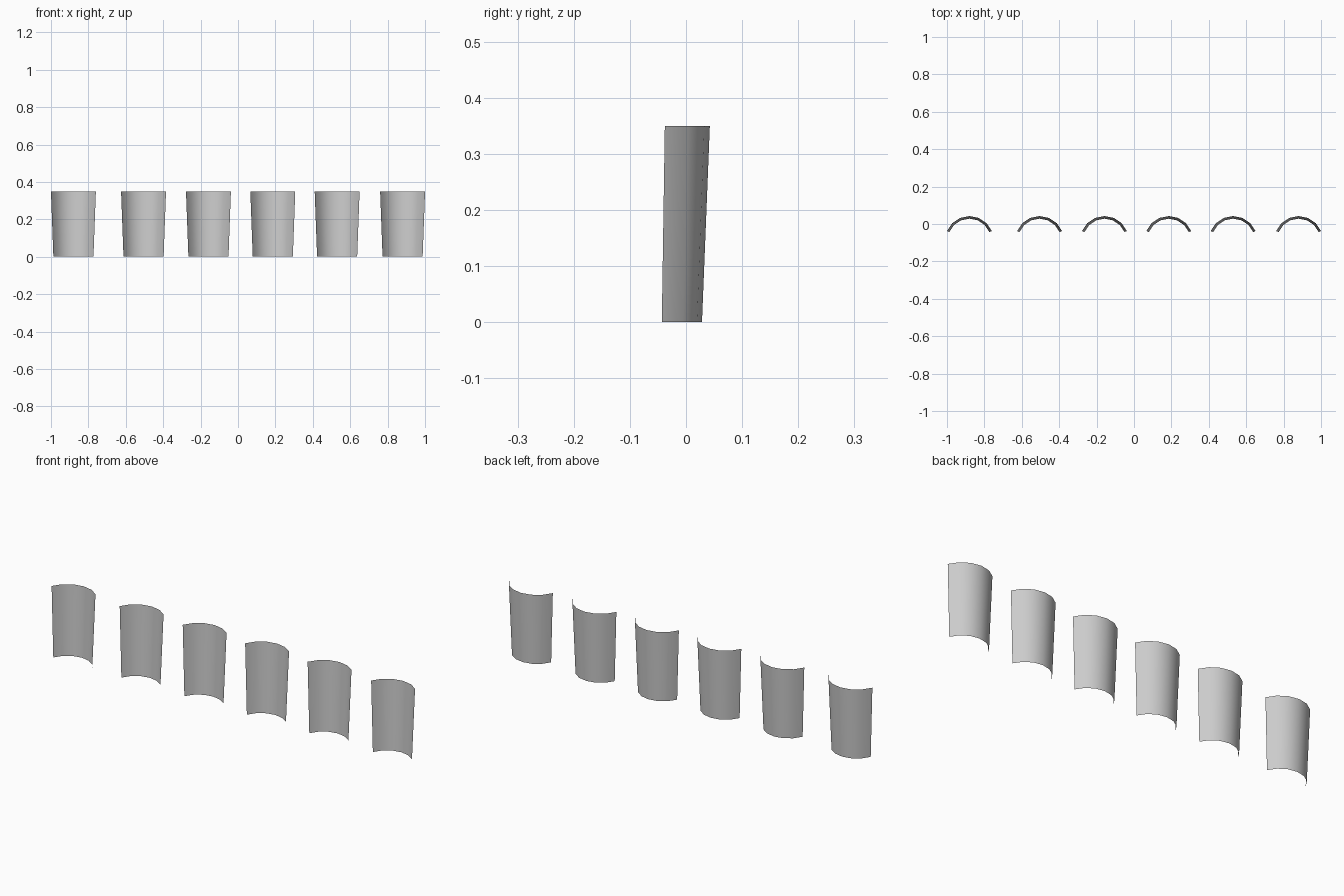
import bpy
import bmesh
from math import sin, cos, radians

cube = bpy.data.objects.get("Cube")
if cube:
    bpy.data.objects.remove(cube, do_unlink=True)

# Plain grey for every panel
grey = bpy.data.materials.new("plain_grey")
grey.use_nodes = True
colour = (0.6, 0.6, 0.6, 1)
grey.diffuse_color = colour
grey.node_tree.nodes["Principled BSDF"].inputs["Base Color"].default_value = colour

HEIGHT = 0.35
BOTTOM_RADIUS, TOP_RADIUS = 0.116, 0.13
AXIS_Y = -0.0875
SEGMENTS, STEP = 6, radians(22.5)


def curved_panel(name, x):
    """Open, upward-flaring arc of a cone, bulging to the back."""
    bm = bmesh.new()
    rows = []
    for radius, z in ((BOTTOM_RADIUS, 0), (TOP_RADIUS, HEIGHT)):
        angles = [(i - SEGMENTS / 2) * STEP for i in range(SEGMENTS + 1)]
        rows.append([bm.verts.new((radius * sin(a), radius * cos(a), z)) for a in angles])
    low, high = rows
    for i in range(SEGMENTS):
        face = bm.faces.new((low[i + 1], low[i], high[i], high[i + 1]))
        face.smooth = True
    mesh = bpy.data.meshes.new(name)
    bm.to_mesh(mesh)
    bm.free()
    mesh.materials.append(grey)
    panel = bpy.data.objects.new(name, mesh)
    panel.location = (x, AXIS_Y, 0)
    bpy.context.collection.objects.link(panel)


# Row of six separate panels
for n, x in enumerate((-0.88, -0.505, -0.158, 0.186, 0.53, 0.88), 1):
    curved_panel(f"curved_panel_{n}", x)
